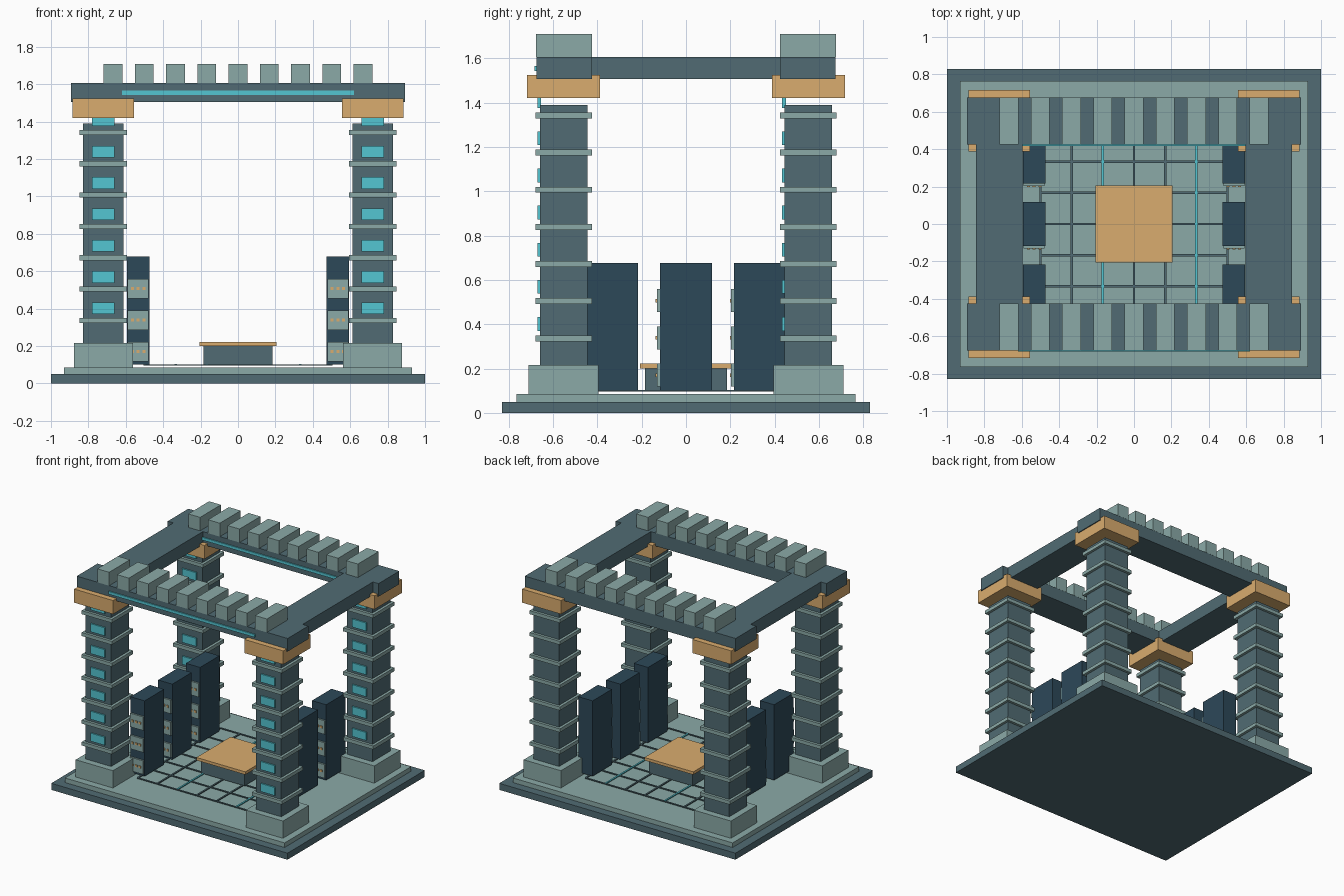
import bpy, bmesh
from mathutils import Vector

if "Cube" in bpy.data.objects:
    bpy.data.objects.remove(bpy.data.objects["Cube"])


def material(name, srgb):
    m = bpy.data.materials.new(name)
    m.diffuse_color = [c ** 2.2 for c in srgb] + [1]
    m.use_nodes = True
    m.node_tree.nodes["Principled BSDF"].inputs["Base Color"].default_value = m.diffuse_color
    return m


SLATE = material("slate", (0.32, 0.42, 0.45))
SAGE = material("sage", (0.54, 0.66, 0.65))
GOLD = material("gold", (0.85, 0.67, 0.43))
CYAN = material("cyan", (0.33, 0.77, 0.82))
NAVY = material("navy", (0.19, 0.29, 0.35))


def boxes(name, mat, items):
    """One object from boxes, each given as (centre x, centre y, z low, z high, width, depth)."""
    bm = bmesh.new()
    for x, y, z0, z1, w, d in items:
        size = Vector((w, d, z1 - z0))
        centre = Vector((x, y, (z0 + z1) / 2))
        for v in bmesh.ops.create_cube(bm, size=1)["verts"]:
            v.co = v.co * size + centre
    me = bpy.data.meshes.new(name)
    bm.to_mesh(me)
    bm.free()
    me.materials.append(mat)
    ob = bpy.data.objects.new(name, me)
    bpy.context.collection.objects.link(ob)
    return ob


STEP = 0.1675          # shared module of collars, windows, merlons
PX, PY = 0.72, 0.552   # pillar centres

# Stepped base
boxes("base_slab", SLATE, [(0, 0, 0, 0.05, 2, 1.66)])
boxes("base_step", SAGE, [(0, 0, 0.05, 0.085, 1.86, 1.53)])

# Floor grid, every third lengthwise strip glowing
grid = [(i - 3) / 6 for i in range(7)]
boxes("floor_strips_across", SLATE, [(0, y, 0.096, 0.102, 1.0, 0.012) for y in grid])
boxes("floor_strips_along", SLATE,
      [(x, 0, 0.096, 0.103, 0.012, 1.0) for i, x in enumerate(grid) if i % 3 != 2])
boxes("floor_strips_glowing", CYAN,
      [(x, 0, 0.096, 0.103, 0.012, 1.0) for i, x in enumerate(grid) if i % 3 == 2])

# Corner pillars
for sx, side in ((-1, "left"), (1, "right")):
    for sy, end in ((-1, "front"), (1, "back")):
        x, y, tag = sx * PX, sy * PY, f"{end}_{side}"
        boxes(f"plinth_{tag}", SAGE, [(x, y, 0.085, 0.217, 0.315, 0.315)])
        boxes(f"shaft_{tag}", SLATE, [(x, y, 0.217, 1.388, 0.215, 0.215)])
        boxes(f"collars_{tag}", SAGE,
              [(x, y, 0.323 + i * STEP, 0.35 + i * STEP, 0.255, 0.255) for i in range(7)])
        boxes(f"windows_{tag}", CYAN,
              [(x, y - 0.11, 0.37 + i * STEP, 0.432 + i * STEP, 0.12, 0.016) for i in range(7)])
        boxes(f"capital_{tag}", GOLD, [(x, y, 1.42, 1.524, 0.33, 0.33)])

# Roof beams, light strips and merlons
for sx, side in ((-1, "left"), (1, "right")):
    boxes(f"beam_{side}", SLATE, [(sx * PX, 0, 1.505, 1.605, 0.25, 1.1)])
for sy, end in ((-1, "front"), (1, "back")):
    y = sy * 0.55
    boxes(f"beam_{end}", SLATE, [(0, y, 1.505, 1.605, 1.785, 0.25)])
    boxes(f"beam_light_{end}", CYAN, [(0, y - 0.126, 1.543, 1.565, 1.24, 0.014)])
    boxes(f"merlons_{end}", SAGE,
          [((i - 4) * 0.167, y, 1.605, 1.708, 0.1, 0.252) for i in range(9)])

# Cabinets with front panels and indicator studs
for sx, side in ((-1, "left"), (1, "right")):
    x = sx * 0.534
    rows = [(y, z) for y in (-0.335, 0, 0.335) for z in (0.17, 0.338, 0.506)]
    boxes(f"cabinets_{side}", NAVY,
          [(x, y, 0.1, 0.677, 0.12, 0.235) for y in (-0.335, 0, 0.335)])
    boxes(f"cabinet_panels_{side}", SAGE,
          [(x, y - 0.122, z - 0.052, z + 0.052, 0.112, 0.018) for y, z in rows])
    boxes(f"cabinet_studs_{side}", GOLD,
          [(x + dx, y - 0.132, z - 0.008, z + 0.008, 0.016, 0.01)
           for y, z in rows for dx in (-0.031, 0, 0.031)])

# Central table
boxes("table_body", SLATE, [(0, 0, 0.1, 0.2, 0.37, 0.37)])
boxes("table_top", GOLD, [(0, 0, 0.2, 0.222, 0.414, 0.414)])
